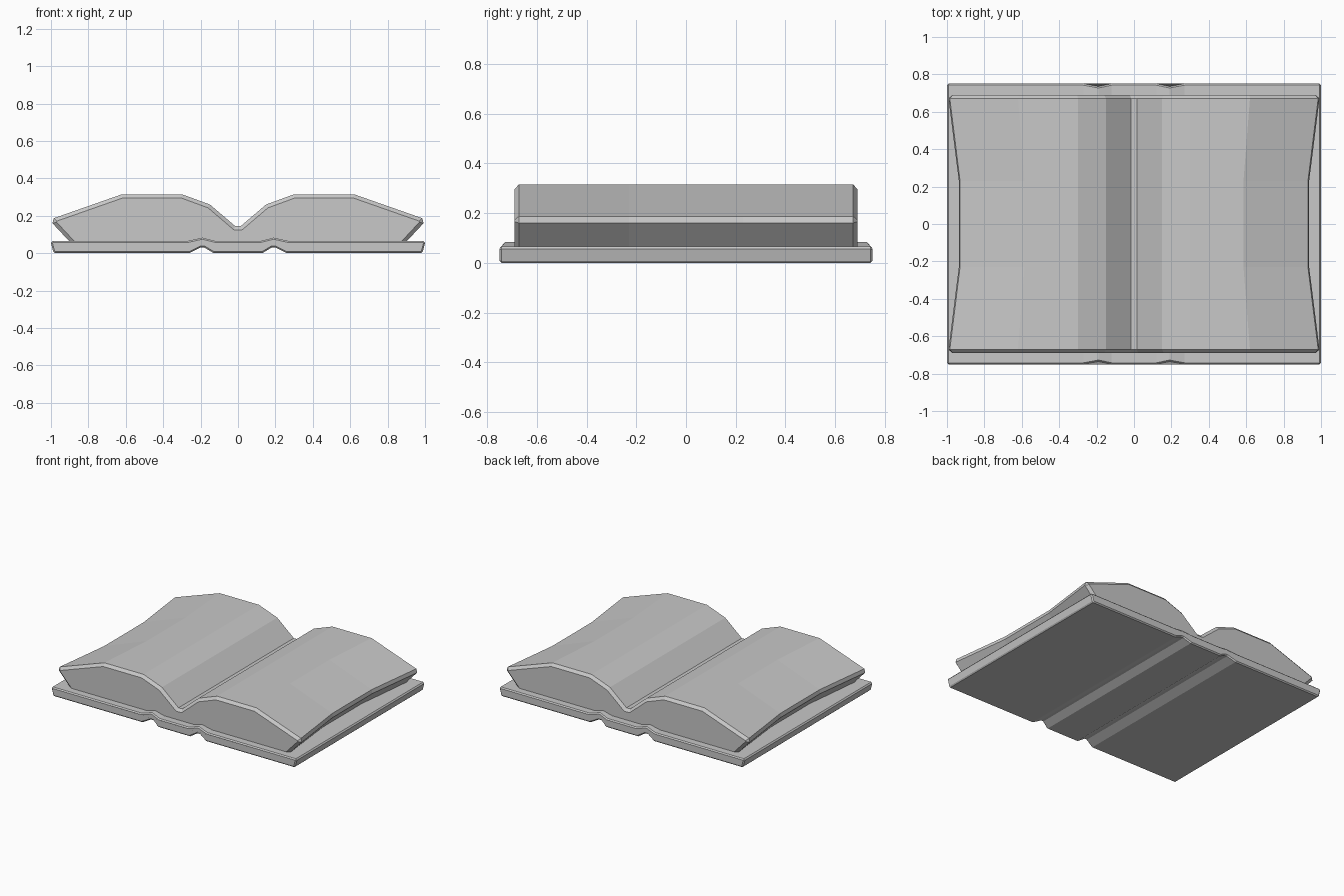
import bpy, bmesh
from mathutils import Vector

cube = bpy.data.objects.get("Cube")
if cube:
    bpy.data.objects.remove(cube, do_unlink=True)

grey = bpy.data.materials.new("plain_grey")
grey.use_nodes = True
tone = (0.58, 0.58, 0.58, 1)
grey.diffuse_color = tone
grey.node_tree.nodes["Principled BSDF"].inputs["Base Color"].default_value = tone


def mirrored(half):
    """Close a counter-clockwise right-hand outline with its mirror image."""
    return [Vector(p) for p in half] + [Vector((-x, z)) for x, z in reversed(half)]


def inset(outline, d):
    """Move every edge of a counter-clockwise outline inwards by d."""
    result = []
    for i, p in enumerate(outline):
        a = (p - outline[i - 1]).normalized()
        b = (outline[(i + 1) % len(outline)] - p).normalized()
        na, nb = Vector((-a.y, a.x)), Vector((-b.y, b.x))
        result.append(p + (na + nb) * d / (1 + na.dot(nb)))
    return result


def loft(name, rings):
    """Skin a row of equal-sized rings and cap both ends."""
    bm = bmesh.new()
    loops = [[bm.verts.new(co) for co in ring] for ring in rings]
    n = len(loops[0])
    for r, s in zip(loops, loops[1:]):
        for i in range(n):
            j = (i + 1) % n
            bm.faces.new((r[i], r[j], s[j], s[i]))
    bm.faces.new(loops[0])
    bm.faces.new(loops[-1])
    bmesh.ops.recalc_face_normals(bm, faces=bm.faces)
    mesh = bpy.data.meshes.new(name)
    bm.to_mesh(mesh)
    bm.free()
    mesh.materials.append(grey)
    obj = bpy.data.objects.new(name, mesh)
    bpy.context.collection.objects.link(obj)


# Cover: flat boards and spine joined by two folded hinges
cover = mirrored([
    (0.13, 0), (0.18, 0.03), (0.20, 0.03), (0.26, 0),
    (0.98, 0), (0.988, 0.008), (1.0, 0.055), (0.992, 0.065),
    (0.27, 0.065), (0.19, 0.083), (0.12, 0.065)])


def cover_ring(y, d):
    # The hinges pull the end edges in slightly
    return [(p.x, y * (0.98 if abs(abs(p.x) - 0.19) < 0.03 else 1), p.y)
            for p in inset(cover, d)]


loft("cover", [cover_ring(y, d) for y, d in
               ((-0.75, 0.008), (-0.742, 0), (0.742, 0), (0.75, 0.008))])

# Pages: two arched halves, with fore edges drawn in at mid-length
pages = mirrored([
    (0.88, 0.04), (0.992, 0.16), (0.985, 0.187), (0.62, 0.315),
    (0.30, 0.315), (0.15, 0.26), (0.015, 0.145)])


def page_ring(y, d, waist):
    return [(p.x * (waist if abs(p.x) > 0.5 else 1), y, p.y)
            for p in inset(pages, d)]


loft("pages", [page_ring(*s) for s in (
    (-0.69, 0.02, 1), (-0.672, 0, 1), (-0.23, 0, 0.944),
    (0.23, 0, 0.944), (0.672, 0, 1), (0.69, 0.02, 1))])
